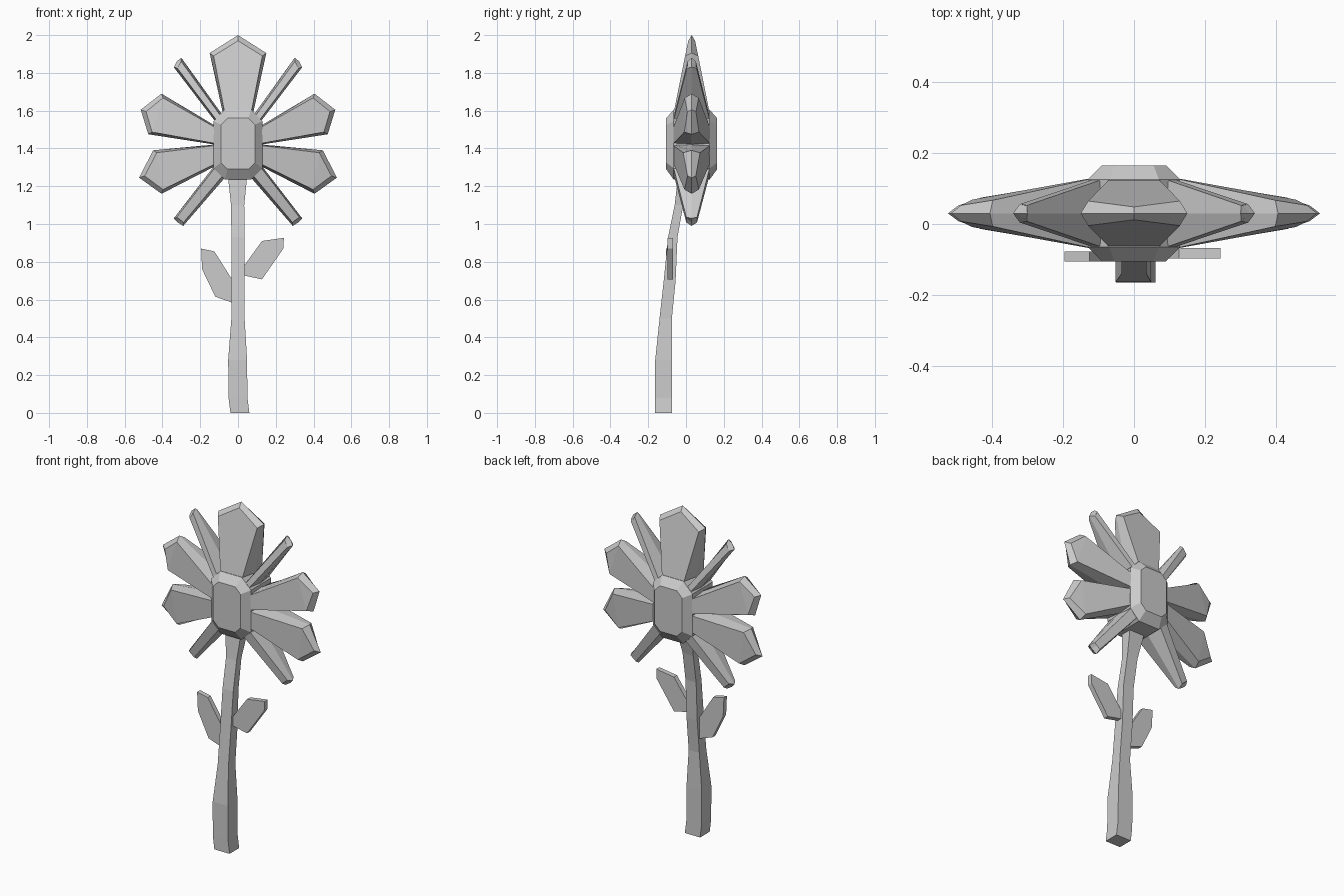
import bpy, bmesh
from mathutils import Vector

if "Cube" in bpy.data.objects:
    bpy.data.objects.remove(bpy.data.objects["Cube"])

MID_Y = 0.03                      # plane through the flower head
CENTRE = Vector((0.0, 1.42))      # head centre in x, z


def finish(bm, name):
    bmesh.ops.recalc_face_normals(bm, faces=bm.faces)
    mesh = bpy.data.meshes.new(name)
    bm.to_mesh(mesh)
    bm.free()
    obj = bpy.data.objects.new(name, mesh)
    bpy.context.collection.objects.link(obj)
    return obj


def loft(name, rings):
    """Skin a closed solid through rings of equal point count."""
    bm = bmesh.new()
    loops = [[bm.verts.new(p) for p in ring] for ring in rings]
    n = len(loops[0])
    for a, b in zip(loops, loops[1:]):
        for i in range(n):
            j = (i + 1) % n
            bm.faces.new((a[i], a[j], b[j], b[i]))
    bm.faces.new(loops[0][::-1])
    bm.faces.new(loops[-1])
    return finish(bm, name)


def petal(name, outline, sx, narrow):
    """outline: base, shoulder, tip, shoulder, base in x, z."""
    pts = [Vector((x * sx, z)) - CENTRE for x, z in outline]
    axis = (pts[1] + pts[2] + pts[3]).normalized()
    side = Vector((-axis.y, axis.x))
    bm = bmesh.new()
    front, mid, back = [], [], []
    for i, p in enumerate(pts):
        u, v = p.dot(axis), p.dot(side)
        base = i in (0, 4)
        if base:
            u -= 0.05
        u_in = u if base else u - (0.03 if i == 2 else 0.015)
        half = min(0.105, max(0.018, 0.1 - (u - 0.15) * 0.195))
        m = CENTRE + axis * u + side * v
        f = CENTRE + axis * u_in + side * v * narrow
        mid.append(bm.verts.new((m.x, MID_Y, m.y)))
        front.append(bm.verts.new((f.x, MID_Y - half, f.y)))
        back.append(bm.verts.new((f.x, MID_Y + half, f.y)))
    for i in range(5):
        j = (i + 1) % 5
        bm.faces.new((front[i], front[j], mid[j], mid[i]))
        bm.faces.new((mid[i], mid[j], back[j], back[i]))
    for r in (front, back):
        bm.faces.new((r[0], r[1], r[3], r[4]))
        bm.faces.new((r[1], r[2], r[3]))
    finish(bm, name)


# Petals: one on top, four mirrored pairs
petal("top_petal", [(-0.07, 1.59), (-0.15, 1.905), (0, 2.0), (0.15, 1.905), (0.07, 1.59)], 1, 0.86)
pairs = {
    "upper_side_petal": ([(0.13, 1.515), (0.405, 1.69), (0.515, 1.605), (0.475, 1.475), (0.12, 1.43)], 0.84),
    "lower_side_petal": ([(0.12, 1.41), (0.45, 1.39), (0.523, 1.245), (0.405, 1.16), (0.12, 1.315)], 0.84),
    "upper_thin_petal": ([(0.085, 1.58), (0.30, 1.88), (0.325, 1.86), (0.34, 1.83), (0.125, 1.55)], 0.6),
    "lower_thin_petal": ([(0.14, 1.29), (0.34, 1.03), (0.322, 1.01), (0.29, 0.99), (0.07, 1.24)], 0.7),
}
for name, (outline, narrow) in pairs.items():
    petal("right_" + name, outline, 1, narrow)
    petal("left_" + name, outline, -1, narrow)


# Flower centre: bevelled octagonal block
def octagon(y, hw, z0, z1, c):
    xz = [(-hw + c, z0), (hw - c, z0), (hw, z0 + c), (hw, z1 - c),
          (hw - c, z1), (-hw + c, z1), (-hw, z1 - c), (-hw, z0 + c)]
    return [(x, y, z) for x, z in xz]


loft("flower_centre", [octagon(-0.105, 0.09, 1.29, 1.56, 0.035),
                       octagon(-0.065, 0.13, 1.235, 1.605, 0.06),
                       octagon(0.125, 0.13, 1.235, 1.605, 0.06),
                       octagon(0.165, 0.09, 1.29, 1.56, 0.035)])

# Stem: square section bending back up to the head (z, x0, x1, y0, y1)
sections = [(0, -0.04, 0.06, -0.165, -0.075), (0.08, -0.05, 0.05, -0.165, -0.075),
            (0.28, -0.052, 0.048, -0.163, -0.073), (0.5, -0.035, 0.035, -0.14, -0.075),
            (0.7, -0.035, 0.035, -0.118, -0.055), (0.93, -0.035, 0.035, -0.095, -0.045),
            (1.1, -0.037, 0.033, -0.06, -0.015), (1.27, -0.055, 0.05, -0.04, 0.03)]
loft("stem", [[(a, c, z), (b, c, z), (b, d, z), (a, d, z)] for z, a, b, c, d in sections])


# Leaves: flat angular plates
def leaf(name, outline, y0, y1):
    loft(name, [[(x, y, z) for x, z in outline] for y in (y0, y1)])


leaf("left_leaf", [(-0.02, 0.70), (-0.04, 0.72), (-0.125, 0.855), (-0.195, 0.87),
                   (-0.19, 0.76), (-0.12, 0.615), (-0.02, 0.58)], -0.105, -0.077)
leaf("right_leaf", [(0.02, 0.73), (0.127, 0.707), (0.24, 0.87), (0.243, 0.927),
                    (0.127, 0.91), (0.04, 0.79), (0.02, 0.77)], -0.097, -0.068)
